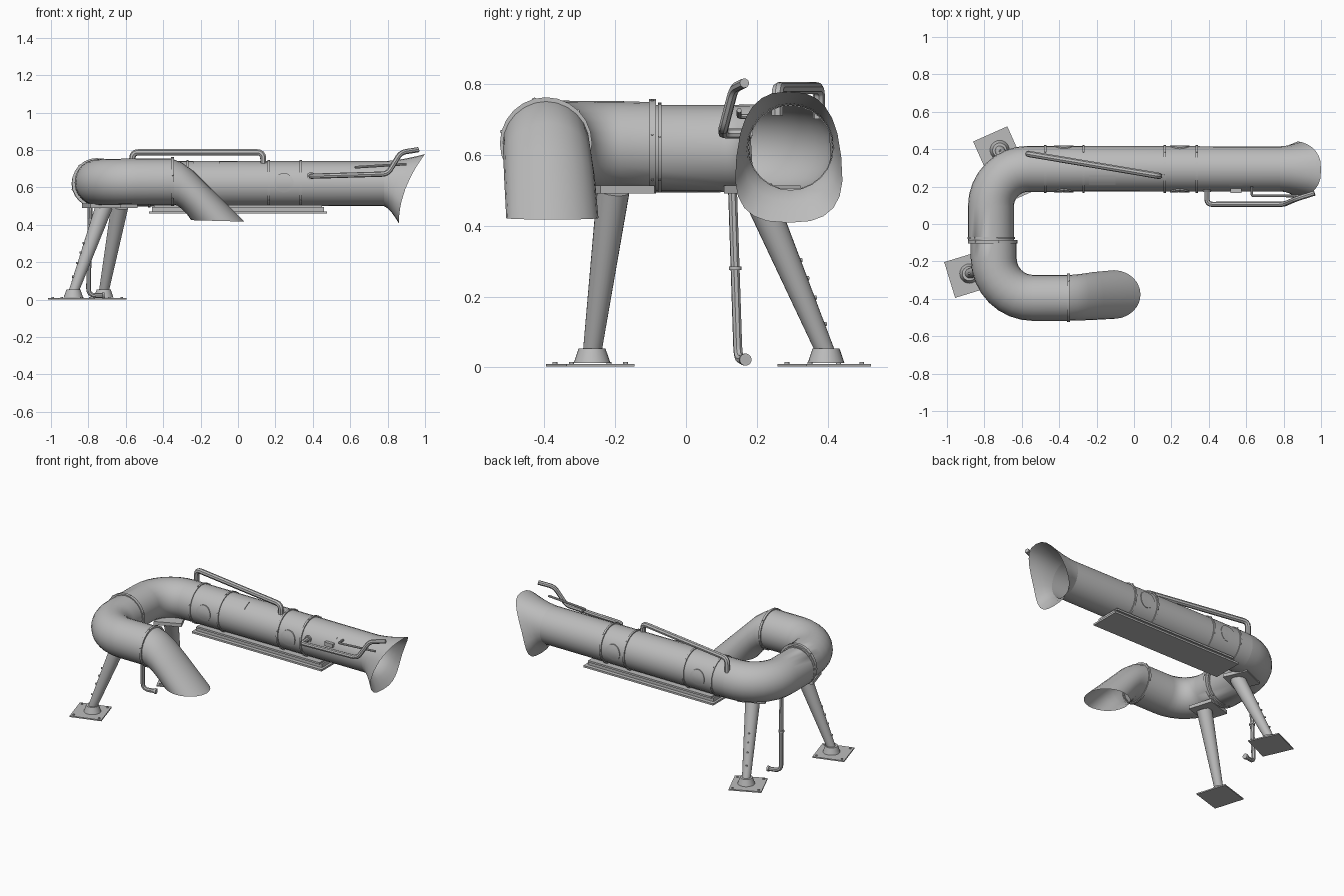
import bpy, bmesh, math
from math import sin, cos, pi, radians, sqrt
from mathutils import Vector, Matrix

cube = bpy.data.objects.get("Cube")
if cube:
    bpy.data.objects.remove(cube, do_unlink=True)

grey = bpy.data.materials.new("painted_grey")
grey.use_nodes = True
grey.diffuse_color = (0.5, 0.5, 0.5, 1)
grey.node_tree.nodes["Principled BSDF"].inputs["Base Color"].default_value = (0.5, 0.5, 0.5, 1)

SIDES = 24
ANGLES = [2 * pi * i / SIDES for i in range(SIDES)]
AXIS_Y, AXIS_Z = 0.295, 0.62      # axis of the long straight tube


def finish(name, bm, smooth=True):
    bmesh.ops.recalc_face_normals(bm, faces=bm.faces)
    me = bpy.data.meshes.new(name)
    bm.to_mesh(me)
    bm.free()
    me.materials.append(grey)
    if smooth:
        me.shade_smooth()
        me.set_sharp_from_angle(angle=radians(35))
    ob = bpy.data.objects.new(name, me)
    bpy.context.collection.objects.link(ob)
    return ob


def loft(name, rings, caps=False, closed=True):
    bm = bmesh.new()
    rows = [[bm.verts.new(p) for p in ring] for ring in rings]
    n = len(rows[0])
    for a, b in zip(rows, rows[1:]):
        for i in range(n if closed else n - 1):
            j = (i + 1) % n
            bm.faces.new((a[i], a[j], b[j], b[i]))
    if caps:
        bm.faces.new(rows[0])
        bm.faces.new(rows[-1])
    return finish(name, bm)


def ring(center, direction, r):
    """Circle across a direction."""
    d = Vector(direction).normalized()
    side = d.cross(Vector((0, 0, 1)) if abs(d.z) < 0.9 else Vector((1, 0, 0))).normalized()
    up = side.cross(d)
    return [Vector(center) + r * (cos(a) * up + sin(a) * side) for a in ANGLES]


def rod(name, a, b, r1, r2=None):
    a, b = Vector(a), Vector(b)
    return loft(name, [ring(a, b - a, r1), ring(b, b - a, r1 if r2 is None else r2)], caps=True)


def collar(name, center, direction, width, inner, outer):
    c, d = Vector(center), Vector(direction).normalized() * width / 2
    return loft(name, [ring(c - d, d, inner), ring(c - d, d, outer),
                       ring(c + d, d, outer), ring(c + d, d, inner)])


def pipe(name, pts, r, bend=0.03):
    """Round bar along a path with rounded corners."""
    pts = [Vector(p) for p in pts]
    path = [pts[0]]
    for a, b, c in zip(pts, pts[1:], pts[2:]):
        p = b + (a - b).normalized() * min(bend, (a - b).length / 2)
        q = b + (c - b).normalized() * min(bend, (c - b).length / 2)
        path += [p * (1 - t) ** 2 + b * 2 * t * (1 - t) + q * t * t for t in (0, .25, .5, .75, 1)]
    path.append(pts[-1])
    cu = bpy.data.curves.new(name, "CURVE")
    cu.dimensions = "3D"
    cu.bevel_depth, cu.bevel_resolution, cu.use_fill_caps = r, 2, True
    sp = cu.splines.new("POLY")
    sp.points.add(len(path) - 1)
    for point, co in zip(sp.points, path):
        point.co = (*co, 1)
    tmp = bpy.data.objects.new(name + "_path", cu)
    bpy.context.collection.objects.link(tmp)
    bpy.context.view_layer.update()
    bm = bmesh.new()
    me = bpy.data.meshes.new_from_object(tmp.evaluated_get(bpy.context.evaluated_depsgraph_get()))
    bm.from_mesh(me)
    bpy.data.objects.remove(tmp, do_unlink=True)
    return finish(name, bm)


def box(name, center, size, turn=0):
    bm = bmesh.new()
    m = Matrix.Translation(center) @ Matrix.Rotation(radians(turn), 4, "Z")
    bmesh.ops.create_cube(bm, size=1, matrix=m @ Matrix.Diagonal((*size, 1)))
    return finish(name, bm, smooth=False)


def patch(name, x0, x1, a0, a1, r):
    """Thin plate wrapped on the straight tube; angle runs from the top to the front."""
    angles = [radians(a0 + (a1 - a0) * i / 4) for i in range(5)]
    wrap = lambda x, r: [(x, AXIS_Y - r * sin(a), AXIS_Z + r * cos(a)) for a in angles]
    return loft(name, [wrap(x0, .12), wrap(x0, r), wrap(x1, r), wrap(x1, .12)], closed=False)


# Curved tube: front stub, two quarter bends and the cross piece
path = [((-.35, -.395, .632), (-1, 0, 0))]
for i in range(9):
    a = pi / 2 * i / 8
    path.append(((-.54 - .21 * sin(a), -.185 - .21 * cos(a), .632 - .004 * sin(a)), (-cos(a), sin(a), 0)))
path += [((-.75, -.09, .625), (0, 1, 0)), ((-.765, -.085, .617), (0, 1, 0))]
for i in range(9):
    a = pi / 2 * i / 8
    path.append(((-.565 - .2 * cos(a), .095 + .2 * sin(a), .617 + .003 * sin(a)), (sin(a), cos(a), 0)))
loft("curved_tube", [ring(c, d, .123) for c, d in path])

# Straight tube and flared mouth
axis = lambda x: (x, AXIS_Y, AXIS_Z)
loft("straight_tube", [ring(axis(-.565), (1, 0, 0), .123), ring(axis(.165), (1, 0, 0), .121),
                       ring(axis(.78), (1, 0, 0), .12)])
throat = ring(axis(.78), (1, 0, 0), .12)
mouth = []
for a in ANGLES:
    soft = lambda v: math.copysign(abs(v) ** .75, v)
    t = .5 + .5 * soft(cos(a))
    width = .168 - .04 * t
    mouth.append(Vector((.86 + .14 * t * t, .29 - soft(sin(a)) * width, .408 + .37 * t)))
flare = []
for t in (0, .25, .5, .75, 1):
    flare.append([Vector((p.x + (q.x - p.x) * t, *(p.yz + (q.yz - p.yz) * t ** 1.5)))
                  for p, q in zip(throat, mouth)])
loft("flared_mouth", flare)

# Downturned scoop: top and bottom points of each section, with half width
sections = [((-.35, .752), (-.35, .51), .122, -.395), ((-.30, .733), (-.325, .503), .123, -.393),
            ((-.24, .69), (-.30, .485), .125, -.39), ((-.16, .61), (-.275, .46), .128, -.385),
            ((.035, .417), (-.25, .425), .13, -.377)]
scoop = []
for top, bottom, w, y in sections:
    t, b = Vector(top), Vector(bottom)
    mid, half = (t + b) / 2, (t - b) / 2
    scoop.append([(mid.x + half.x * cos(a), y + w * sin(a), mid.y + half.y * cos(a)) for a in ANGLES])
loft("scoop", scoop)

# Joint collars with bolts
joints = [((-.35, -.395, .632), (1, 0, 0), .014, .13), ((-.755, -.095, .624), (0, 1, 0), .02, .133),
          ((-.763, -.074, .62), (0, 1, 0), .01, .127)]
joints += [(axis(x), (1, 0, 0), .012, .128) for x in (-.475, -.27, .165, .335)]
for c, d, width, r in joints:
    collar("joint_collar", c, d, width, .118, r)
    d = Vector(d)
    for p in ring(c, d, r)[1::4]:
        out = (p - Vector(c)).normalized()
        rod("collar_bolt", p - out * .004, p + out * .003, .004)

# Round windows on both sides of the straight tube
for x in (-.375, .245):
    for side in (-1, 1):
        rings = []
        for r, skin in ((.052, .119), (.052, .1255), (.035, .1255), (.012, .1255)):
            rings.append([(x + r * cos(a), AXIS_Y + side * sqrt(skin ** 2 - (r * sin(a)) ** 2),
                           AXIS_Z + .005 + r * sin(a)) for a in ANGLES])
        disc = loft("round_window", rings, caps=True)

# Hatches and small fittings on the straight tube
patch("top_hatch", -.24, -.10, 16, 43, .1255)
patch("upper_label", .51, .58, 42, 49, .123)
patch("lower_label", .51, .58, 86, 93, .123)
box("side_latch", (.545, .178, .665), (.06, .022, .025))

# Rails and handles
pipe("top_rail", [(-.565, .375, .70), (-.565, .375, .788), (.135, .257, .788), (.135, .257, .71)], .017, .035)
pipe("side_handle", [(.39, .185, .66), (.39, .105, .66), (.80, .105, .672), (.87, .135, .787),
                     (.965, .165, .802)], .014)
pipe("thin_rod", [(.63, .20, .708), (.63, .15, .708), (.90, .15, .725)], .007, .012)
collar("handle_flange", (.39, .176, .66), (0, 1, 0), .01, .01, .022)

# Beam under the straight tube
box("beam_top", (0, AXIS_Y, .5), (.90, .17, .012))
box("beam_web", (0, AXIS_Y, .484), (.92, .15, .024))
box("beam_base", (0, AXIS_Y, .466), (.95, .20, .012))

# Legs: foot position, top position, plate turn
legs = [("front", (-.88, -.265), (-.715, -.205), 17), ("back", (-.718, .395), (-.632, .20), 24)]
for label, foot, top, turn in legs:
    a, b = Vector((*foot, .04)), Vector((*top, .50))
    rod(label + "_leg", a, b, .026, .046)
    rod(label + "_foot_cone", (*foot, .012), (*foot, .053), .052, .038)
    box(label + "_foot_plate", (foot[0] - .01, foot[1] - .005, .006), (.2, .2, .008), turn)
    box(label + "_leg_bracket", (top[0] - .015, top[1] + .015, .502), (.17, .16, .022), turn)
    spin = Matrix.Rotation(radians(turn), 2)
    for sx in (-1, 1):
        for sy in (-1, 1):
            p = Vector(foot) + spin @ Vector((.08 * sx, .08 * sy)) - Vector((.01, .005))
            rod("foot_bolt", (*p, .008), (*p, .015), .007)
    out = (a - b) * Vector((1, 1, 0))
    out.normalize()
    for t in (.18, .34, .46, .57):
        p = a.lerp(b, t) + out * (.026 + .02 * t)
        rod("leg_peg", p - out * .006, p + out * .009, .006)

# Drain pipe with its clamp
pipe("drain_pipe", [(-.79, .13, .54), (-.80, .147, .022), (-.715, .168, .022)], .013, .04)
collar("drain_clamp", (-.795, .139, .28), (0, 0, 1), .01, .012, .018)
collar("drain_lip", (-.72, .167, .022), (1, .2, 0), .012, .011, .017)
